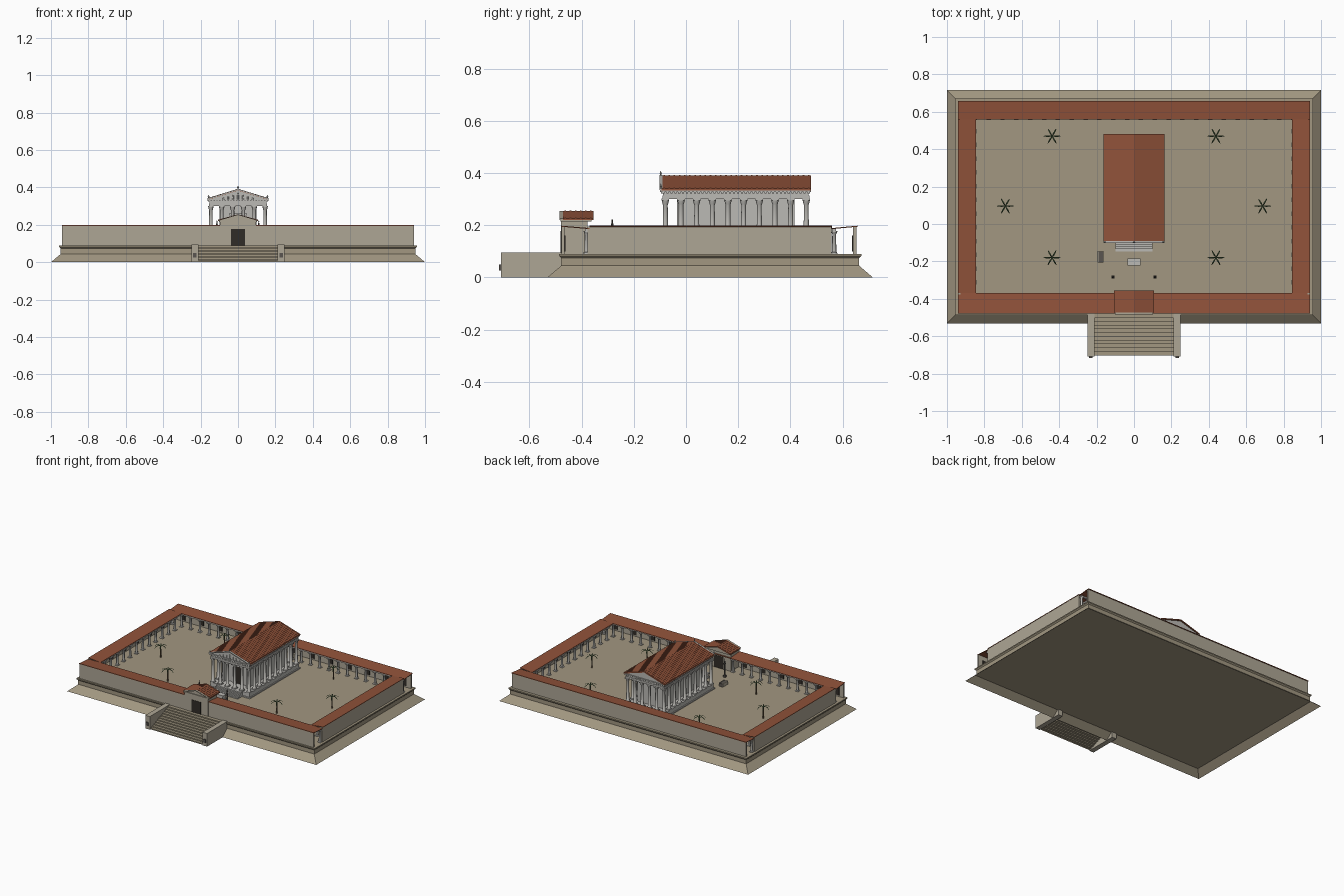
import bpy, bmesh, math
from mathutils import Vector

if "Cube" in bpy.data.objects:
    bpy.data.objects.remove(bpy.data.objects["Cube"])


def material(name, rgb):
    m = bpy.data.materials.new(name)
    m.diffuse_color = (*rgb, 1)
    m.use_nodes = True
    m.node_tree.nodes["Principled BSDF"].inputs["Base Color"].default_value = m.diffuse_color
    return m


SAND = material("sandstone", (0.36, 0.31, 0.22))
WALL = material("wall_stone", (0.42, 0.38, 0.30))
MARBLE = material("marble", (0.50, 0.49, 0.46))
TILE = material("roof_tile", (0.28, 0.085, 0.042))
DARK = material("dark_opening", (0.03, 0.025, 0.02))
BRONZE = material("bronze", (0.10, 0.09, 0.08))
GREEN = material("palm_leaf", (0.08, 0.14, 0.06))
TRUNK = material("palm_trunk", (0.17, 0.11, 0.06))


def finish(bm, name, mat, smooth=False):
    bmesh.ops.recalc_face_normals(bm, faces=bm.faces)
    me = bpy.data.meshes.new(name)
    bm.to_mesh(me)
    bm.free()
    ob = bpy.data.objects.new(name, me)
    bpy.context.collection.objects.link(ob)
    me.materials.append(mat)
    if smooth:
        bpy.context.view_layer.objects.active = ob
        ob.select_set(True)
        bpy.ops.object.shade_smooth_by_angle(angle=math.radians(50))
        ob.select_set(False)
    return ob


def loft(bm, rings, caps=True):
    """Skin closed rings of points, optionally capping both ends."""
    vs = [[bm.verts.new(p) for p in r] for r in rings]
    n = len(vs[0])
    for a, b in zip(vs, vs[1:]):
        for i in range(n):
            bm.faces.new((a[i], a[(i + 1) % n], b[(i + 1) % n], b[i]))
    if caps:
        bm.faces.new(vs[0][::-1])
        bm.faces.new(vs[-1])


def rect(x0, x1, y0, y1, z):
    return [(x0, y0, z), (x1, y0, z), (x1, y1, z), (x0, y1, z)]


def add_box(bm, x0, x1, y0, y1, z0, z1):
    loft(bm, [rect(x0, x1, y0, y1, z0), rect(x0, x1, y0, y1, z1)])


def boxes(name, mat, *dims):
    bm = bmesh.new()
    for d in dims:
        add_box(bm, *d)
    return finish(bm, name, mat)


def add_prism(bm, prof, y0, y1):
    """Extrude an x-z profile along y."""
    loft(bm, [[(x, y, z) for x, z in prof] for y in (y0, y1)])


def add_lathe(bm, x, y, prof, n=10):
    loft(bm, [[(x + r * math.cos(2 * math.pi * i / n), y + r * math.sin(2 * math.pi * i / n), z)
               for i in range(n)] for r, z in prof])


def add_column(bm, x, y, z0, z1, r, n=10):
    h = z1 - z0
    add_box(bm, x - 1.4 * r, x + 1.4 * r, y - 1.4 * r, y + 1.4 * r, z0, z0 + .04 * h)
    add_lathe(bm, x, y, [(1.3 * r, z0 + .04 * h), (1.3 * r, z0 + .07 * h), (r, z0 + .09 * h),
                         (.85 * r, z0 + .86 * h), (1.0 * r, z0 + .88 * h), (1.35 * r, z0 + .96 * h)], n)
    add_box(bm, x - 1.4 * r, x + 1.4 * r, y - 1.4 * r, y + 1.4 * r, z0 + .96 * h, z1)


# Platform: open battered skirt below a solid podium with a moulding
PY0, PY1 = -.531, .716
bm = bmesh.new()
loft(bm, [rect(-1 + i, 1 - i, PY0 + i, PY1 - i, z) for i, z in [(0, 0), (.047, .04)]], caps=False)
finish(bm, "platform_skirt", SAND)
bm = bmesh.new()
loft(bm, [rect(-1 + i, 1 - i, PY0 + i, PY1 - i, z) for i, z in
          [(.047, .04), (.052, .045), (.052, .074), (.044, .082), (.044, .09)]])
finish(bm, "podium", SAND)

# Entrance stairs (hollow below) with cheek walls and bosses
N = 11
bm = bmesh.new()
prof = [(-.702, 0)]
for i in range(N):
    y, z = -.702 + i * .02, (i + 1) * .09 / N
    prof += [(y, z), (y + .02, z)]
a, b = [[bm.verts.new((x, y, z)) for y, z in prof] for x in (-.214, .214)]
for i in range(len(prof) - 1):
    bm.faces.new((a[i], b[i], b[i + 1], a[i + 1]))
finish(bm, "entrance_steps", SAND)
boxes("stair_cheek_walls", WALL, *[(s * .23 - .018, s * .23 + .018, -.709, -.475, 0, .095) for s in (-1, 1)])
boxes("cheek_bosses", BRONZE, *[(s * .231 - .01, s * .231 + .01, -.716, -.708, .026, .05) for s in (-1, 1)])

# Precinct walls (portico ends stay open at the corners)
boxes("precinct_walls", WALL,
      (-.94, -.09, -.477, -.465, .088, .194), (.09, .94, -.477, -.465, .088, .194),
      (-.94, .94, .641, .653, .088, .194),
      (-.94, -.928, -.377, .558, .088, .194), (.928, .94, -.377, .558, .088, .194))

# Portico roofs, sloping inward
bm = bmesh.new()
for yo, yi in ((-.478, -.370), (.658, .560)):
    loft(bm, [[(x, yo, .194), (x, yo, .198), (x, yi, .189), (x, yi, .185)] for x in (-.942, .942)])
for s in (-1, 1):
    loft(bm, [[(s * .942, y, .194), (s * .942, y, .198), (s * .845, y, .189), (s * .845, y, .185)]
              for y in (-.370, .560)])
finish(bm, "portico_roofs", TILE)

# Portico colonnades with beams
bm = bmesh.new()
for i in range(26):
    x = -.925 + i * .074
    add_column(bm, x, .568, .09, .178, .0085, 8)
    if abs(x) > .1:
        add_column(bm, x, -.381, .09, .178, .0085, 8)
for i in range(12):
    for s in (-1, 1):
        add_column(bm, s * .854, -.312 + i * .0735, .09, .178, .0085, 8)
finish(bm, "portico_columns", MARBLE, True)
boxes("portico_beams", MARBLE,
      (-.935, .935, .561, .575, .177, .187), (-.935, -.1, -.388, -.374, .177, .187),
      (.1, .935, -.388, -.374, .177, .187),
      (-.861, -.847, -.374, .562, .177, .187), (.847, .861, -.374, .562, .177, .187))

# Dark doorways along the inside of the precinct walls
bm = bmesh.new()
for i in range(13):
    x = -.888 + i * .148
    add_box(bm, x - .018, x + .018, .637, .642, .10, .16)
    if abs(x) > .12:
        add_box(bm, x - .018, x + .018, -.466, -.461, .10, .16)
for i in range(6):
    for s in (-1, 1):
        y = -.275 + i * .147
        add_box(bm, s * .926 - .003, s * .926 + .003, y - .018, y + .018, .10, .16)
finish(bm, "portico_niches", DARK)


def gable_roof(name, w, ze, za, y0, y1, t, ribs):
    """Two-sided tiled roof with low ribs running down the slopes."""
    bm = bmesh.new()
    add_prism(bm, [(-w, ze), (-w, ze + t), (0, za), (w, ze + t), (w, ze), (0, za - t)], y0, y1)
    for i in range(ribs):
        y = y0 + (i + .5) * (y1 - y0) / ribs
        add_prism(bm, [(-w, ze + t * .5), (-w, ze + t + .0015), (0, za + .0015),
                       (w, ze + t + .0015), (w, ze + t * .5), (0, za - t * .5)], y - .003, y + .003)
    return finish(bm, name, TILE)


def pediment(name, w, ze, za, y0, y1, t, mat=MARBLE):
    """Recessed tympanum framed by raking cornices, facing -y."""
    bm = bmesh.new()
    add_prism(bm, [(-w, ze), (w, ze), (0, za - t)], y0 + .008, y1)
    add_prism(bm, [(-w, ze), (-w, ze + t), (0, za), (w, ze + t), (w, ze), (0, za - t)], y0, y0 + .012)
    return finish(bm, name, mat)


# Gatehouse
boxes("gatehouse_body", WALL, (-.096, .096, -.479, -.378, .088, .215))
boxes("gatehouse_cornice", WALL, (-.102, .102, -.482, -.362, .214, .222))
boxes("gate_doors", DARK, (-.037, .037, -.481, -.376, .09, .178))
gable_roof("gatehouse_roof", .106, .220, .255, -.472, -.355, .006, 6)
pediment("gatehouse_pediment", .102, .220, .255, -.484, -.470, .005, WALL)
pediment("gatehouse_rear_gable", .10, .220, .252, -.382, -.36, .006, WALL)

# Temple podium with front steps
boxes("temple_podium", MARBLE, (-.164, .164, -.098, .482, .088, .098), (-.158, .158, -.092, .476, .098, .125),
      *[(-.1, .1, -.146 + i * .012, -.09, .088, .098 + i * .009) for i in range(4)])
# Cella with dark doorway and projecting side walls
boxes("temple_cella", MARBLE, (-.1, .1, -.005, .415, .124, .302),
      (-.1, -.088, -.035, .0, .124, .302), (.088, .1, -.035, .0, .124, .302))
boxes("cella_doorway", DARK, (-.032, .032, -.009, 0, .125, .25))
boxes("door_frame", MARBLE, (-.04, -.031, -.012, 0, .125, .26), (.031, .04, -.012, 0, .125, .26),
      (-.045, .045, -.014, 0, .25, .262))

# Temple columns: six across, ten deep
bm = bmesh.new()
X, Y0, DY = .145, -.079, .06
for i in range(6):
    for y in (Y0, Y0 + 9 * DY):
        add_column(bm, -X + i * .058, y, .125, .302, .0105, 12)
for j in range(1, 9):
    for s in (-1, 1):
        add_column(bm, s * X, Y0 + j * DY, .125, .302, .0105, 12)
finish(bm, "temple_columns", MARBLE, True)

# Entablature, dentils and roof
boxes("temple_entablature", MARBLE, (-.156, .156, -.091, .473, .301, .314),
      (-.153, .153, -.088, .470, .314, .327), (-.163, .163, -.1, .480, .327, .335))
bm = bmesh.new()
for j in range(38):
    y = -.086 + j * .015
    for s in (-1, 1):
        add_box(bm, s * .155 - .004, s * .155 + .004, y - .004, y + .004, .321, .327)
for i in range(21):
    for y in (-.091, .472):
        add_box(bm, -.15 + i * .015 - .004, -.15 + i * .015 + .004, y - .004, y + .004, .321, .327)
finish(bm, "entablature_dentils", MARBLE)
gable_roof("temple_roof", .164, .333, .391, -.094, .480, .008, 29)
pediment("temple_pediment", .164, .334, .392, -.102, -.085, .007)
pediment("temple_rear_gable", .158, .334, .389, .45, .474, .008)

# Tympanum figures and roof ornaments
bm = bmesh.new()
for i in range(-3, 4):
    h = .034 - abs(i) * .008
    add_lathe(bm, i * .026, -.096, [(.005, .335), (.004, .335 + h * .7), (.002, .335 + h)], 6)
for x, z in ((-.157, .340), (.157, .340), (0, .389)):
    add_lathe(bm, x, -.097, [(.004, z), (.003, z + .006), (.005, z + .010), (.001, z + .019)], 6)
finish(bm, "pediment_ornaments", MARBLE)

# Altar and basin in the forecourt
boxes("altar", MARBLE, (-.036, .036, -.223, -.184, .088, .098), (-.03, .03, -.218, -.189, .098, .118),
      (-.035, .035, -.222, -.185, .118, .125))
boxes("basin", BRONZE, (-.193, -.163, -.205, -.146, .088, .112))
boxes("basin_rim", WALL, (-.194, -.190, -.206, -.145, .088, .115), (-.166, -.162, -.206, -.145, .088, .115))

# Statue columns
bm = bmesh.new()
for x in (-.113, .111):
    add_box(bm, x - .008, x + .008, -.291, -.275, .088, .105)
    add_lathe(bm, x, -.283, [(.006, .105), (.005, .18), (.008, .186), (.008, .19), (.003, .191),
                             (.005, .203), (.002, .212), (.003, .217), (.001, .223)], 8)
finish(bm, "statue_columns", BRONZE)

# Palm trees with six drooping fronds
tr, lf = bmesh.new(), bmesh.new()
for x, y in [(s * a, b) for s in (-1, 1) for a, b in ((.438, .470), (.688, .096), (.438, -.180))]:
    add_lathe(tr, x, y, [(.005, .088), (.004, .13), (.0035, .172)], 7)
    for k in range(6):
        a = k * math.pi / 3
        d, p = Vector((math.cos(a), math.sin(a), 0)), Vector((-math.sin(a), math.cos(a), 0))
        rings = []
        for r, z, w in ((.0, .17, .002), (.018, .180, .004), (.034, .174, .0035), (.045, .162, .001)):
            c = Vector((x, y, z)) + d * r
            rings.append([c - p * w, c + Vector((0, 0, .002)), c + p * w, c - Vector((0, 0, .001))])
        loft(lf, rings)
finish(tr, "palm_trunks", TRUNK)
finish(lf, "palm_fronds", GREEN)
